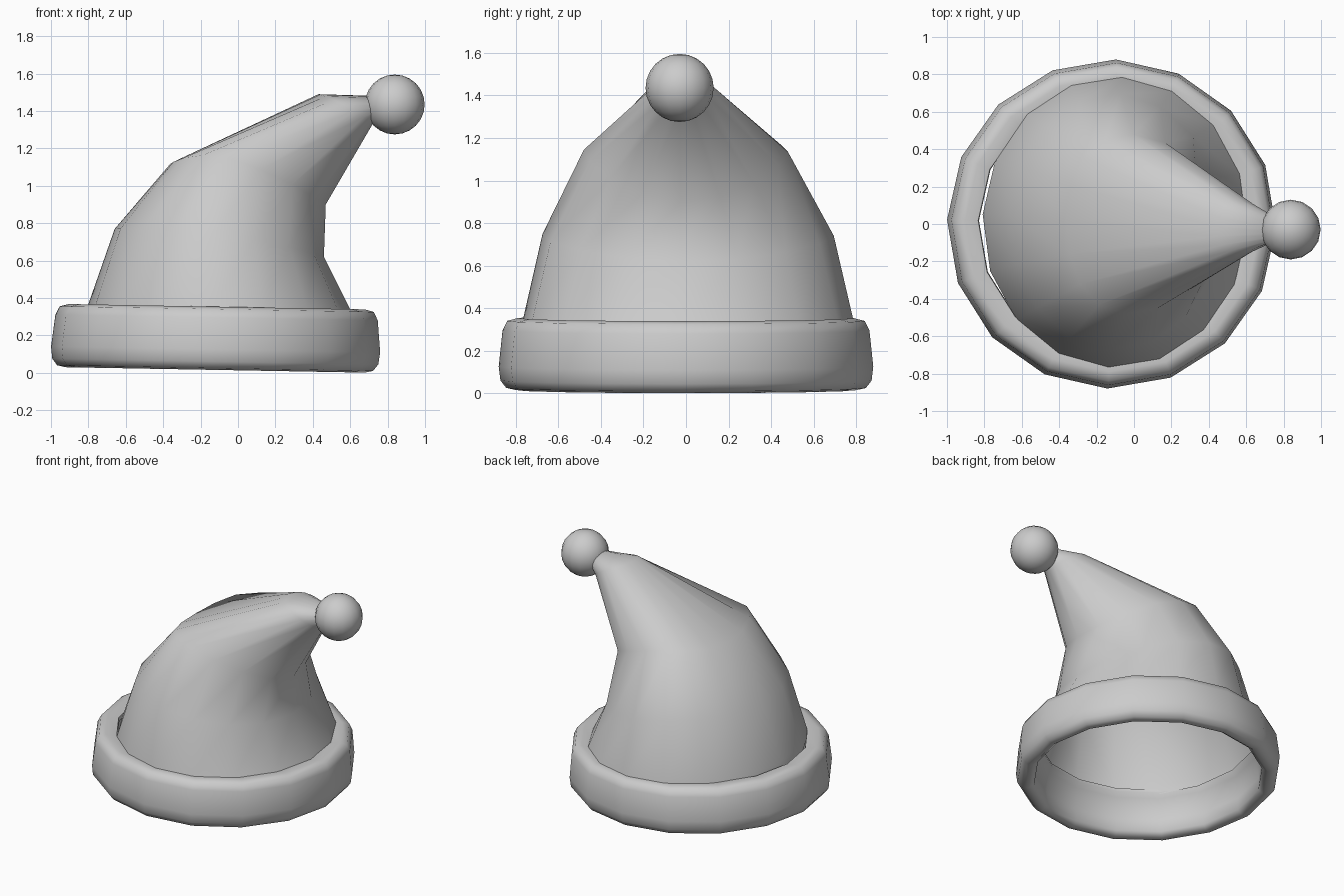
import bpy, bmesh
from math import sin, cos, pi, radians

if "Cube" in bpy.data.objects:
    bpy.data.objects.remove(bpy.data.objects["Cube"])

N = 16


def loft(name, rings, closed=False, angle=60):
    """Skin a list of equal-length rings of points."""
    bm = bmesh.new()
    rows = [[bm.verts.new(p) for p in r] for r in rings]
    pairs = list(zip(rows, rows[1:]))
    if closed:
        pairs.append((rows[-1], rows[0]))
    for a, b in pairs:
        for i in range(N):
            j = (i + 1) % N
            bm.faces.new((a[i], a[j], b[j], b[i]))
    if not closed:
        bm.faces.new(rows[-1])
    bmesh.ops.recalc_face_normals(bm, faces=bm.faces)
    me = bpy.data.meshes.new(name)
    bm.to_mesh(me)
    bm.free()
    ob = bpy.data.objects.new(name, me)
    bpy.context.collection.objects.link(ob)
    smooth(ob, angle)
    return ob


def smooth(ob, angle):
    bpy.ops.object.select_all(action='DESELECT')
    bpy.context.view_layer.objects.active = ob
    ob.select_set(True)
    bpy.ops.object.shade_smooth_by_angle(angle=radians(angle))


# Rolled brim: rounded section (radius, height) swept round, slightly tilted
section = [(0.80, 0.0), (0.845, 0.01), (0.872, 0.045), (0.88, 0.11),
           (0.862, 0.28), (0.84, 0.325), (0.79, 0.338), (0.72, 0.325),
           (0.715, 0.30), (0.745, 0.27), (0.765, 0.12), (0.76, 0.03)]


def brim_ring(r, z):
    out = []
    for i in range(N):
        a = 2 * pi * i / N + radians(-1.5)
        x = -0.12 + r * cos(a)
        out.append((x + 0.03 * (z - 0.1), r * sin(a), z + 0.018 * (0.76 - x)))
    return out


loft("brim", [brim_ring(r, z) for r, z in section], closed=True)


# Cone body: each ring runs from a left point to a right point, with a half
# width in y, a backward shift and a lift of its sides (folded saddle)
def body_ring(lx, lz, rx, rz, w, yc=0.0, shift=0.0, lift=0.0):
    out = []
    for i in range(N):
        a = 2 * pi * i / N + radians(-3)
        c, s = cos(a), sin(a)
        x = (lx + rx) / 2 + (rx - lx) / 2 * c + shift * s * s
        z = (lz + rz) / 2 + (rz - lz) / 2 * c + lift * s * s
        out.append((x, yc + w * s, z))
    return out


loft("cone_body", [
    body_ring(-0.81, 0.32, 0.62, 0.29, 0.785, 0.01),
    body_ring(-0.80, 0.37, 0.60, 0.34, 0.775, 0.01),
    body_ring(-0.66, 0.77, 0.46, 0.62, 0.685, 0.01, 0.0, 0.05),
    body_ring(-0.36, 1.12, 0.47, 0.90, 0.48, 0.0, -0.08, 0.13),
    body_ring(0.43, 1.49, 0.72, 1.33, 0.14, -0.02, 0.0, 0.02),
    body_ring(0.76, 1.48, 0.80, 1.40, 0.05, -0.03),
], angle=80)

# Round bobble at the tip
bpy.ops.mesh.primitive_uv_sphere_add(segments=16, ring_count=12, radius=0.16,
                                     location=(0.838, -0.03, 1.435))
bobble = bpy.context.object
bobble.name = "bobble"
smooth(bobble, 60)
